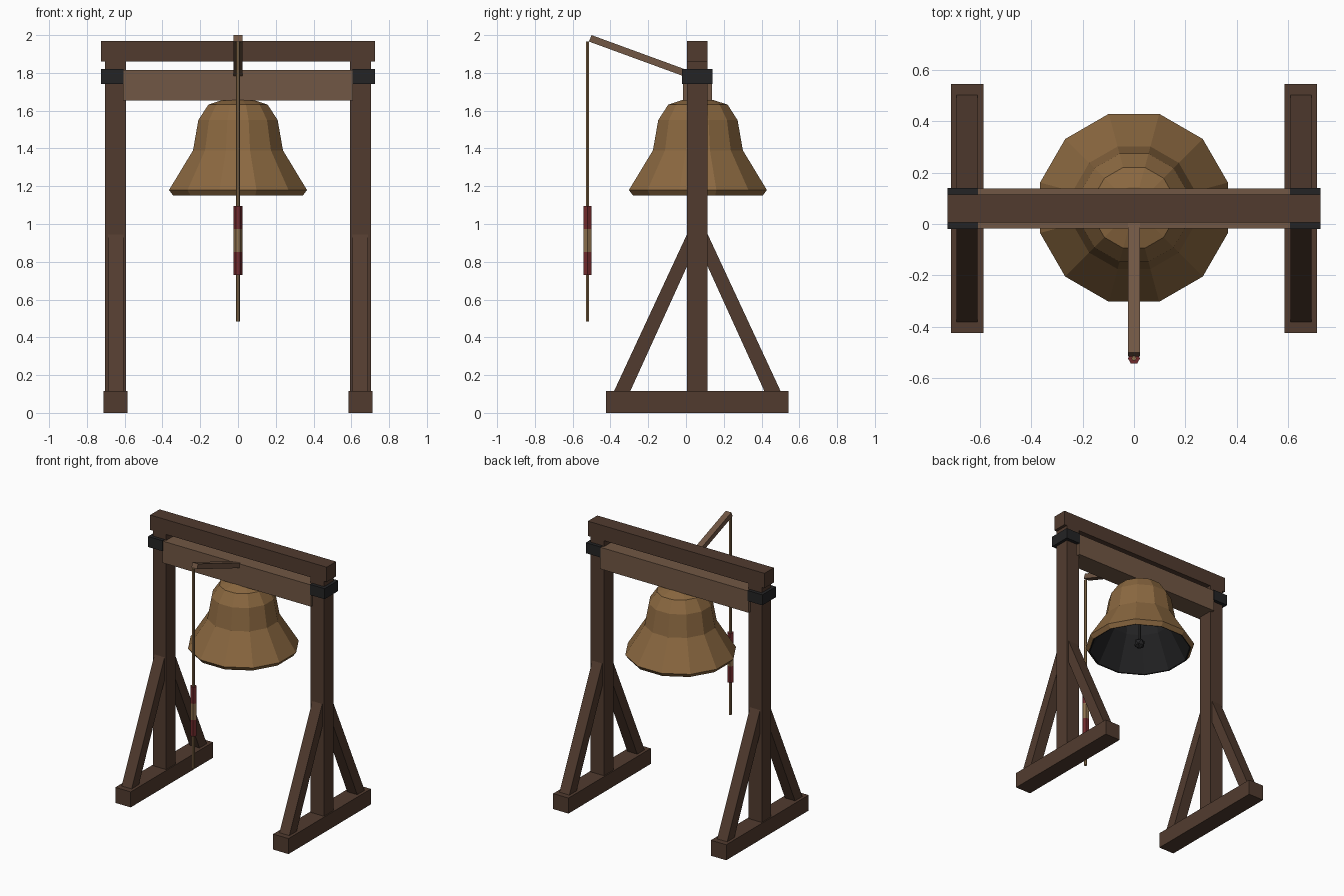
import bpy, bmesh, math
from mathutils import Matrix

cube = bpy.data.objects.get("Cube")
if cube:
    bpy.data.objects.remove(cube, do_unlink=True)

CY = 0.06      # depth centre of the frame and bell
POST_X = 0.648


def material(name, rgb):
    m = bpy.data.materials.new(name)
    m.use_nodes = True
    m.diffuse_color = (*rgb, 1)
    m.node_tree.nodes["Principled BSDF"].inputs["Base Color"].default_value = (*rgb, 1)
    return m


dark_wood = material("dark wood", (0.083, 0.044, 0.028))
light_wood = material("light wood", (0.165, 0.095, 0.058))
iron = material("black iron", (0.017, 0.017, 0.018))
bronze = material("bronze", (0.26, 0.14, 0.052))
rope_tan = material("rope tan", (0.27, 0.165, 0.075))
grip_red = material("grip red", (0.17, 0.024, 0.026))


def finish(name, bm, *mats):
    bmesh.ops.recalc_face_normals(bm, faces=bm.faces)
    mesh = bpy.data.meshes.new(name)
    bm.to_mesh(mesh)
    bm.free()
    for m in mats:
        mesh.materials.append(m)
    obj = bpy.data.objects.new(name, mesh)
    bpy.context.collection.objects.link(obj)
    return obj


def box(name, x, y, z, mat):
    """Box from (low, high) ranges on each axis."""
    bm = bmesh.new()
    size = [b - a for a, b in (x, y, z)]
    mid = [(a + b) / 2 for a, b in (x, y, z)]
    bmesh.ops.create_cube(bm, size=1, matrix=Matrix.Translation(mid) @ Matrix.Diagonal((*size, 1)))
    return finish(name, bm, mat)


def prism(name, outline, x, width, mat):
    """Extrude a (y, z) outline along x, centred on x."""
    bm = bmesh.new()
    face = bm.faces.new([bm.verts.new((x - width / 2, y, z)) for y, z in outline])
    new = bmesh.ops.extrude_face_region(bm, geom=[face])["geom"]
    verts = [v for v in new if isinstance(v, bmesh.types.BMVert)]
    bmesh.ops.translate(bm, verts=verts, vec=(width, 0, 0))
    return finish(name, bm, mat)


def rod(name, radius, y, z, mat):
    """Upright six-sided rod with corners facing front and back."""
    bm = bmesh.new()
    place = Matrix.Translation((0, y, sum(z) / 2)) @ Matrix.Rotation(math.pi / 2, 4, "Z")
    bmesh.ops.create_cone(bm, cap_ends=True, segments=6, radius1=radius, radius2=radius,
                          depth=z[1] - z[0], matrix=place)
    return finish(name, bm, mat)


# Two mirrored end frames: foot, post, braces and iron bracket
for side, sx in (("left", 1), ("right", -1)):
    px = sx * POST_X

    def span(half):
        return (px - half, px + half)

    box(side + "_foot", span(0.063), (CY - 0.483, CY + 0.483), (0, 0.115), dark_wood)
    box(side + "_post", span(0.055), (CY - 0.055, CY + 0.055), (0.115, 1.86), dark_wood)
    for end, sy in (("front", -1), ("back", 1)):
        outline = [(0.441, 0.115), (0.355, 0.115), (0.055, 0.775), (0.055, 0.945)]
        prism(f"{side}_{end}_brace", [(CY + sy * d, z) for d, z in outline], px, 0.082, dark_wood)
    box(side + "_bracket", sorted((sx * 0.605, sx * 0.725)), (CY - 0.08, CY + 0.08),
        (1.742, 1.82), iron)

# Cross beams
box("top_beam", (-0.725, 0.725), (CY - 0.055, CY + 0.055), (1.86, 1.97), dark_wood)
box("headstock", (-0.61, 0.61), (CY - 0.077, CY + 0.077), (1.655, 1.816), light_wood)

# Bell: twelve-sided shell, bronze outside and black inside
outer = [(0.08, 1.657), (0.157, 1.632), (0.21, 1.55), (0.238, 1.39), (0.365, 1.18), (0.343, 1.15)]
inner = [(0.335, 1.152), (0.21, 1.39), (0.18, 1.54), (0.09, 1.6)]
bm = bmesh.new()
rings = []
for apothem, z in outer + inner:
    r = apothem / math.cos(math.pi / 12)
    angles = [(k + 0.5) * math.pi / 6 for k in range(12)]
    rings.append([bm.verts.new((r * math.cos(a), CY + 0.003 + r * math.sin(a), z)) for a in angles])
for i, (a, b) in enumerate(zip(rings, rings[1:])):
    for k in range(12):
        n = (k + 1) % 12
        face = bm.faces.new((a[k], a[n], b[n], b[k]))
        face.material_index = int(i >= len(outer) - 1)
bm.faces.new(rings[0])
bm.faces.new(rings[-1]).material_index = 1
finish("bell", bm, bronze, iron)

# Clapper
rod("clapper_rod", 0.012, CY, (1.2, 1.605), iron)
bm = bmesh.new()
bmesh.ops.create_icosphere(bm, subdivisions=1, radius=0.04,
                           matrix=Matrix.Translation((0, CY, 1.2)))
finish("clapper_ball", bm, iron)

# Sloping lever that carries the rope
prism("lever", [(-0.5, 2.0), (-0.514, 1.966), (0.0, 1.778), (0.014, 1.812)], 0, 0.046, light_wood)

# Bell rope with banded grip
ROPE_Y = -0.522
rod("rope", 0.01, ROPE_Y, (0.485, 1.967), rope_tan)
bands = (("lower", grip_red), ("middle", rope_tan), ("upper", grip_red))
for i, (part, mat) in enumerate(bands):
    low = 0.73 + i * 0.1215
    rod(part + "_grip", 0.0237, ROPE_Y, (low, low + 0.1215), mat)
